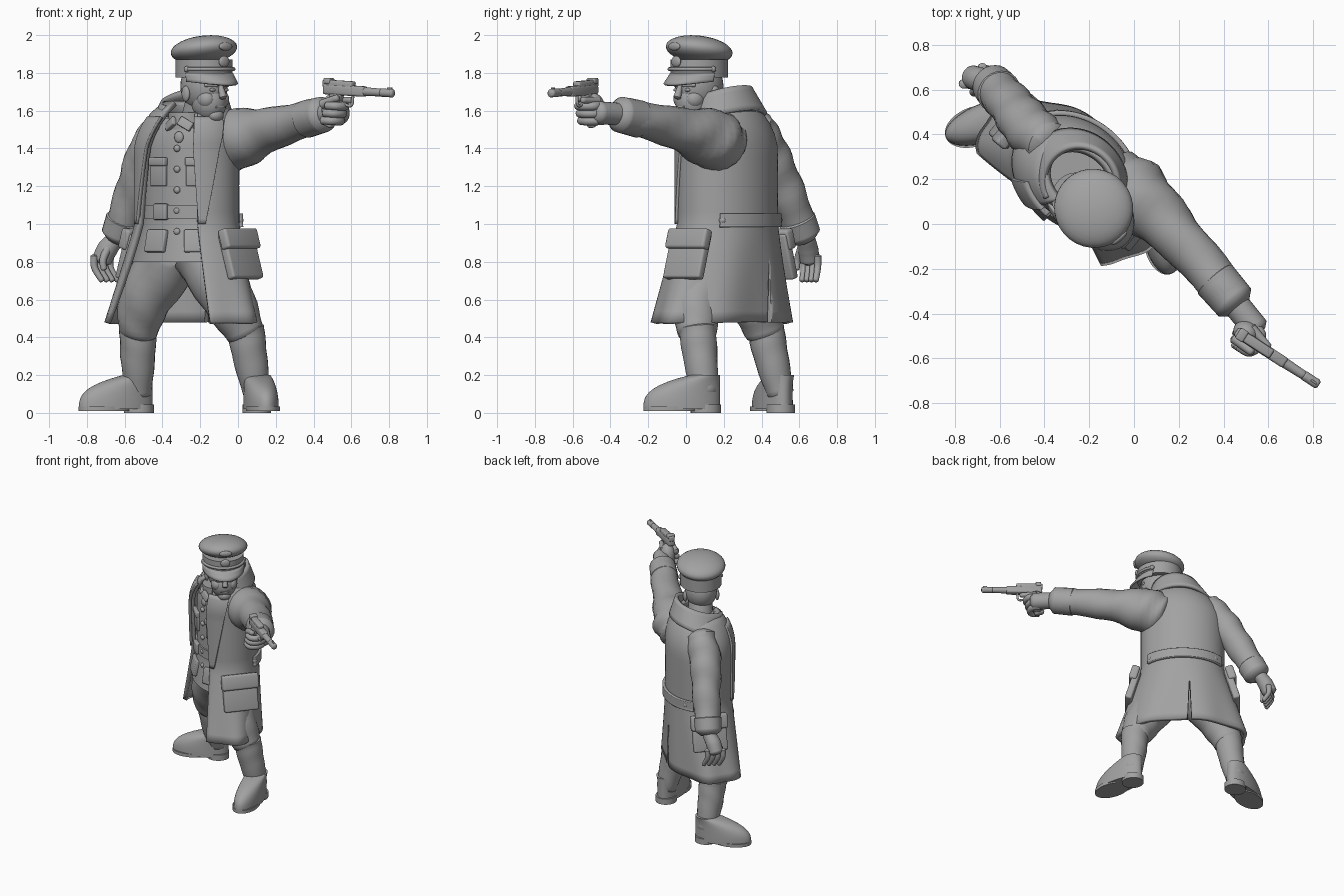
import bpy, bmesh
from math import atan2, cos, degrees, pi, radians, sin, sqrt
from mathutils import Matrix, Vector

if "Cube" in bpy.data.objects:
    bpy.data.objects.remove(bpy.data.objects["Cube"])

grey = bpy.data.materials.new("clay_grey")
grey.use_nodes = True
grey.diffuse_color = (.36, .36, .36, 1)
grey.node_tree.nodes["Principled BSDF"].inputs["Base Color"].default_value = grey.diffuse_color


def frame(x, y, yaw, z=0):
    return Matrix.Translation((x, y, z)) @ Matrix.Rotation(radians(yaw), 4, "Z")


def fractions(count):
    return [i / count for i in range(count + 1)]


def mix(pair, t):
    return pair[0] + (pair[1] - pair[0]) * t


def finish(name, bm, place):
    bm.transform(place)
    mesh = bpy.data.meshes.new(name)
    bm.to_mesh(mesh)
    bm.free()
    mesh.materials.append(grey)
    obj = bpy.data.objects.new(name, mesh)
    bpy.context.collection.objects.link(obj)
    bpy.ops.object.select_all(action="DESELECT")
    obj.select_set(True)
    bpy.context.view_layer.objects.active = obj
    bpy.ops.object.shade_smooth_by_angle(angle=radians(50))
    return obj


def skin(name, rings, place, thick=None):
    """Join rings of points: a capped solid, or an open cloth sheet when thick is given."""
    bm = bmesh.new()
    verts = [[bm.verts.new(point) for point in ring] for ring in rings]
    for low, high in zip(verts, verts[1:]):
        for j in range(1 if thick else 0, len(low)):
            bm.faces.new((low[j - 1], low[j], high[j], high[j - 1]))
    if not thick:
        bm.faces.new(verts[0][::-1])
        bm.faces.new(verts[-1])
    obj = finish(name, bm, place)
    if thick:
        cloth = obj.modifiers.new("cloth", "SOLIDIFY")
        cloth.thickness, cloth.offset = thick, -1
    return obj


def ellipse(z, width, depth, x=0, y=0, tilt=0, start=0, end=355, ripple=0):
    ring = []
    for t in fractions(71):
        a = radians(mix((start, end), t))
        swell = 1 + ripple * sin(7 * a + 1)
        ring.append((x + width * swell * cos(a), y + depth * swell * sin(a), z + tilt * sin(a)))
    return ring


def drum(name, low, high, width, depth, place, x=0, y=0):
    skin(name, [ellipse(low, width, depth, x, y), ellipse(high, width, depth, x, y)], place)


def tube(name, points, radii, place=Matrix(), folds=0):
    """Limb along a smooth path, with rounded ends and optional cloth folds."""
    points = [Vector(p) for p in points]
    last = len(points) - 1
    path = []
    for i in range(last):
        a, b, c, d = (points[min(last, max(0, i + k))] for k in (-1, 0, 1, 2))
        for t in fractions(6)[:-1]:
            path.append((b, t, c - a, 2 * a - 5 * b + 4 * c - d, 3 * (b - c) + d - a))
    path = [b + t / 2 * (u + t * (v + t * w)) for b, t, u, v, w in path] + [points[-1]]
    rings, previous = [], None
    for i, centre in enumerate(path):
        along = path[min(i + 1, len(path) - 1)] - path[max(i - 1, 0)]
        turn = previous.rotation_difference(along) @ turn if previous else along.to_track_quat("Z", "Y")
        previous = along
        progress = i / (len(path) - 1) * (len(radii) - 1)
        k = min(int(progress), len(radii) - 2)
        radius = mix(radii[k:k + 2], progress - k)
        ring = []
        for j in range(24):
            a = j * pi / 12
            r = radius * (1 + folds * sin(1.4 * i + 2 * sin(a) + a))
            ring.append(centre + turn @ Vector((r * cos(a), r * sin(a), 0)))
        rings.append(ring)
    first_cap, last_cap = ([centre + out.normalized() * radius / 3 + (p - centre) * .6 for p in ring]
                           for centre, out, radius, ring in
                           ((path[0], path[0] - path[1], radii[0], rings[0]),
                            (path[-1], path[-1] - path[-2], radii[-1], rings[-1])))
    skin(name, [first_cap, *rings, last_cap], place)


def box(name, centre, size, place, pitch=0, roll=0, yaw=0):
    bm = bmesh.new()
    bmesh.ops.create_cube(bm, size=1)
    bm.transform(Matrix.Diagonal((*size, 1)))
    bmesh.ops.bevel(bm, geom=bm.edges[:], offset=min(size) / 4, segments=3, affect="EDGES", profile=.5)
    tilt = Matrix.Rotation(radians(pitch), 4, "X") @ Matrix.Rotation(radians(roll), 4, "Y")
    finish(name, bm, place @ frame(*centre[:2], yaw, centre[2]) @ tilt)


def ball(name, centre, size, place, pitch=0):
    bm = bmesh.new()
    bmesh.ops.create_uvsphere(bm, u_segments=32, v_segments=16, radius=1)
    shape = Matrix.Rotation(radians(pitch), 4, "X") @ Matrix.Diagonal((*size, 1))
    finish(name, bm, place @ Matrix.Translation(centre) @ shape)


BODY = frame(-.27, .22, -40)
HEAD = frame(-.18, .07, 41)
GUN = frame(.45, -.475, -33, 1.715) @ Matrix.Rotation(radians(3), 4, "Y")
UP = Vector((0, 0, 1))
WIDTH, DEPTH, INSET = .3, .24, .045


def garment(name, heights, starts, ends, grow=0, thick=None, folds=0):
    """Band of clothing round the trunk: flared below the waist, rounded over the shoulders."""
    rings = []
    for t in fractions(20):
        z = mix(heights, t)
        flare = max(0, 1 - z)
        rise = max(0, z - 1.4) / .3
        dome = sqrt(1 - rise * rise)
        rings.append(ellipse(z, (WIDTH + flare * .32) * dome + grow, (DEPTH + flare * .09) * dome + grow,
                             rise * .05, flare * -.07, 0, mix(starts, t), mix(ends, t), folds * flare))
    return skin(name, rings, BODY, thick)


def on_tunic(angle, z, swell=1):
    """Frame on the tunic surface, its local -y pointing outward."""
    a = radians(angle)
    width, depth = WIDTH - INSET, DEPTH - INSET
    yaw = degrees(atan2(cos(a) / width, -sin(a) / depth))
    return BODY @ frame(width * swell * cos(a), depth * swell * sin(a), yaw, z)


# Legs: breeches, boots and soles
legs = {
    "right": ((-.34, .27, .84), (-.49, .36, .6), (-.53, .42, .42), (-.53, .5, .1), -70),
    "left": ((-.18, .16, .84), (-.05, .06, .6), (.04, .06, .42), (.1, .1, .1), 10),
}
for side, (hip, thigh, knee, ankle, yaw) in legs.items():
    knee = Vector(knee)
    foot = frame(*ankle[:2], yaw)
    tube(side + "_breeches", [hip, thigh, knee], (.17, .14, .1), folds=.03)
    tube(side + "_boot_shaft", [knee + UP * .03, knee.lerp(ankle, .4), ankle], (.1, .092, .07), folds=.02)
    rings = []
    for t in fractions(10):
        half = .205 - .125 * t ** 3
        rings.append(ellipse(mix((.02, .2), t), .088 - t * t * .016, half, 0, .08 - half))
    skin(side + "_boot_foot", rings, foot)
    drum(side + "_boot_sole", .01, .035, .088, .14, foot, y=-.19)
    drum(side + "_boot_heel", 0, .045, .075, .08, foot, y=.005)

# Tunic, belt, buttons and pockets
full = (0, 0), (355, 355)
garment("tunic", (.8, 1.56), *full, grow=-INSET)
garment("waist_belt", (1.03, 1.1), *full, grow=-.033)
drum("tunic_collar", 1.5, 1.59, .105, .11, BODY, .07, -.07)
box("belt_buckle", (0, -.01, 0), (.09, .03, .085), on_tunic(-92, 1.065))
for i in range(5):
    ball("tunic_button", (0, -.005, 0), (.018, .014, .018), on_tunic(-70, .96 + i * .11))
for angle in (-45, -97):
    box("chest_pocket", (0, 0, 0), (.11, .03, .14), on_tunic(angle, 1.27))
    box("chest_pocket_flap", (0, -.006, .06), (.12, .035, .045), on_tunic(angle, 1.27))
    box("tunic_skirt_pocket", (0, 0, 0), (.14, .03, .12), on_tunic(angle, .91, 1.1), pitch=-12)
for side in (-1, 1):
    box("collar_wing", (side * .05, -.01, 0), (.08, .025, .05), BODY @ frame(.09, -.17, 0, 1.53), -15, side * 30, side * 25)
ball("neck_medal", (0, 0, 0), (.026, .014, .03), on_tunic(-68, 1.46))

# Open greatcoat with back vent, lapels, collar and back belt
coat = garment("greatcoat", (.48, 1.65), (-42, -48), (215, 262), thick=.03, folds=.06)
bm = bmesh.new()
bmesh.ops.create_cone(bm, cap_ends=True, segments=4, radius1=.04, radius2=.005, depth=.42)
vent = finish("vent_cutter", bm, BODY @ frame(-.05, .24, 0, .58) @ Matrix.Diagonal((.5, 4, 1, 1)))
vent.hide_render = vent.hide_viewport = True
cut = coat.modifiers.new("vent", "BOOLEAN")
cut.object, cut.solver = vent, "EXACT"
garment("left_lapel", (1, 1.57), (-44, -52), (-36, -12), .014, .02)
garment("right_lapel", (1, 1.57), (229, 230), (236, 262), .014, .02)
garment("back_belt", (.985, 1.055), (38, 38), (152, 152), .02, .025)
collar = [ellipse(1.55 + t * .13, .235 - t * .06, .2 - t * .03, .02 + t * .03, .01 - t * .02, .055,
                  -52 + t * 6, 252 - t * 8) for t in fractions(5)]
skin("greatcoat_collar", collar, BODY, .025)
for side in (-1, 1):
    ball("back_belt_button", (side * .23, .16, 1.02), (.02, .02, .02), BODY)
    box("hip_pocket", (side * .355, .02, .83), (.05, .25, .25), BODY, roll=-side * 17)
    box("hip_pocket_flap", (side * .345, .02, .92), (.06, .27, .11), BODY, roll=-side * 17)

# Sleeves with turned cuffs
sleeves = {
    "left": ([(-.1, .2, 1.42), (0, .13, 1.45), (.2, -.06, 1.51), (.45, -.35, 1.58)], (.14, .165, .108, .09)),
    "right": ([(-.38, .36, 1.53), (-.47, .43, 1.38), (-.55, .53, 1.17), (-.63, .62, .94)], (.1, .115, .1, .09)),
}
for side, (path, radii) in sleeves.items():
    elbow, wrist = Vector(path[-2]), Vector(path[-1])
    tube(side + "_sleeve", path, radii, folds=.05)
    tube(side + "_cuff", [elbow.lerp(wrist, t) for t in (.65, 1)], (.1, .095))

# Relaxed right hand
tube("right_palm", [(-.64, .635, .93), (-.69, .645, .87), (-.72, .655, .81)], (.045, .055, .053))
for i in range(4):
    knuckle = Vector((-.76 + i * .028, .625 + i * .024, .83))
    middle = knuckle - UP * .06
    tip = middle + Vector((.04, -.01, -.07))
    tube("right_finger", [knuckle, middle, tip], (.021, .015))
tube("right_thumb", [(-.69, .61, .87), (-.715, .59, .81), (-.71, .585, .76)], (.022, .016))

# Pistol, with x running along the barrel
box("pistol_frame", (.14, 0, 0), (.26, .05, .055), GUN)
box("pistol_slide", (.1, 0, .03), (.19, .045, .04), GUN)
tube("pistol_barrel", [(.25, 0, 0), (.37, 0, 0)], (.024, .02), GUN)
tube("pistol_muzzle", [(.37, 0, 0), (.44, 0, 0)], (.022, .022), GUN)
box("front_sight", (.42, 0, .02), (.03, .01, .02), GUN)
box("rear_toggle", (.035, 0, .045), (.04, .055, .03), GUN)
box("pistol_grip", (.065, 0, -.1), (.07, .045, .2), GUN, roll=18)
tube("trigger_guard", [(.19, 0, -.02), (.18, 0, -.08), (.1, 0, -.06)], (.008, .008), GUN)

# Gripping left hand
tube("left_wrist", [(.44, -.34, 1.58), (.545, -.47, 1.59)], (.06, .06))
ball("left_palm", (.055, .02, -.105), (.062, .055, .085), GUN)
for i in range(3):
    curl = Vector((.11 - i * .012, 0, -.085 - i * .04))
    bends = [(-.05, .06, 0), (0, .05, 0), (.02, 0, 0), (0, -.045, 0), (-.05, -.05, 0)]
    tube("left_finger", [curl + Vector(bend) for bend in bends], (.024, .021), GUN)
tube("trigger_finger", [(.06, .05, -.06), (.17, .02, -.05)], (.022, .016), GUN)
tube("left_thumb", [(.02, -.03, -.08), (.12, -.04, -.04)], (.025, .017), GUN)

# Head and face, facing local -y
tube("neck", [(-.24, .16, 1.42), (-.19, .09, 1.66)], (.095, .085))
ball("skull", (0, 0, 1.73), (.115, .138, .14), HEAD)
ball("jaw", (0, -.04, 1.65), (.092, .1, .11), HEAD)
ball("chin", (0, -.095, 1.575), (.045, .038, .035), HEAD)
tube("nose", [(0, -.13, 1.74), (0, -.155, 1.67)], (.012, .021), HEAD)
box("mouth", (0, -.128, 1.62), (.06, .025, .012), HEAD)
for side in (-1, 1):
    ball("eye", (side * .045, -.122, 1.71), (.02, .01, .01), HEAD)
    tube("brow", [(side * .02, -.132, 1.735), (side * .08, -.1, 1.735)], (.01, .009), HEAD)
    ball("cheek", (side * .05, -.07, 1.66), (.045, .055, .05), HEAD)
    ball("ear", (side * .115, .015, 1.69), (.016, .028, .042), HEAD)

# Peaked cap with visor, cord and plain badges
drum("cap_band", 1.775, 1.87, .147, .157, HEAD)
ball("cap_crown", (0, 0, 1.922), (.175, .18, .073), HEAD, -9)
visor = [ellipse(1.755 + t * .045, .152, .215 - t * .06, tilt=.015 - t * .015, start=188, end=352) for t in fractions(3)]
skin("cap_visor", visor, HEAD, .012)
cord = [radians(190 + 160 * t) for t in fractions(8)]
tube("cap_cord", [(.152 * cos(a), .162 * sin(a), 1.82) for a in cord], (.01, .01), HEAD)
ball("cap_badge", (0, -.162, 1.86), (.035, .014, .03), HEAD)
ball("cap_upper_badge", (0, -.175, 1.94), (.045, .014, .022), HEAD)
for side in (-1, 1):
    ball("cap_button", (side * .148, -.03, 1.82), (.014, .016, .016), HEAD)
